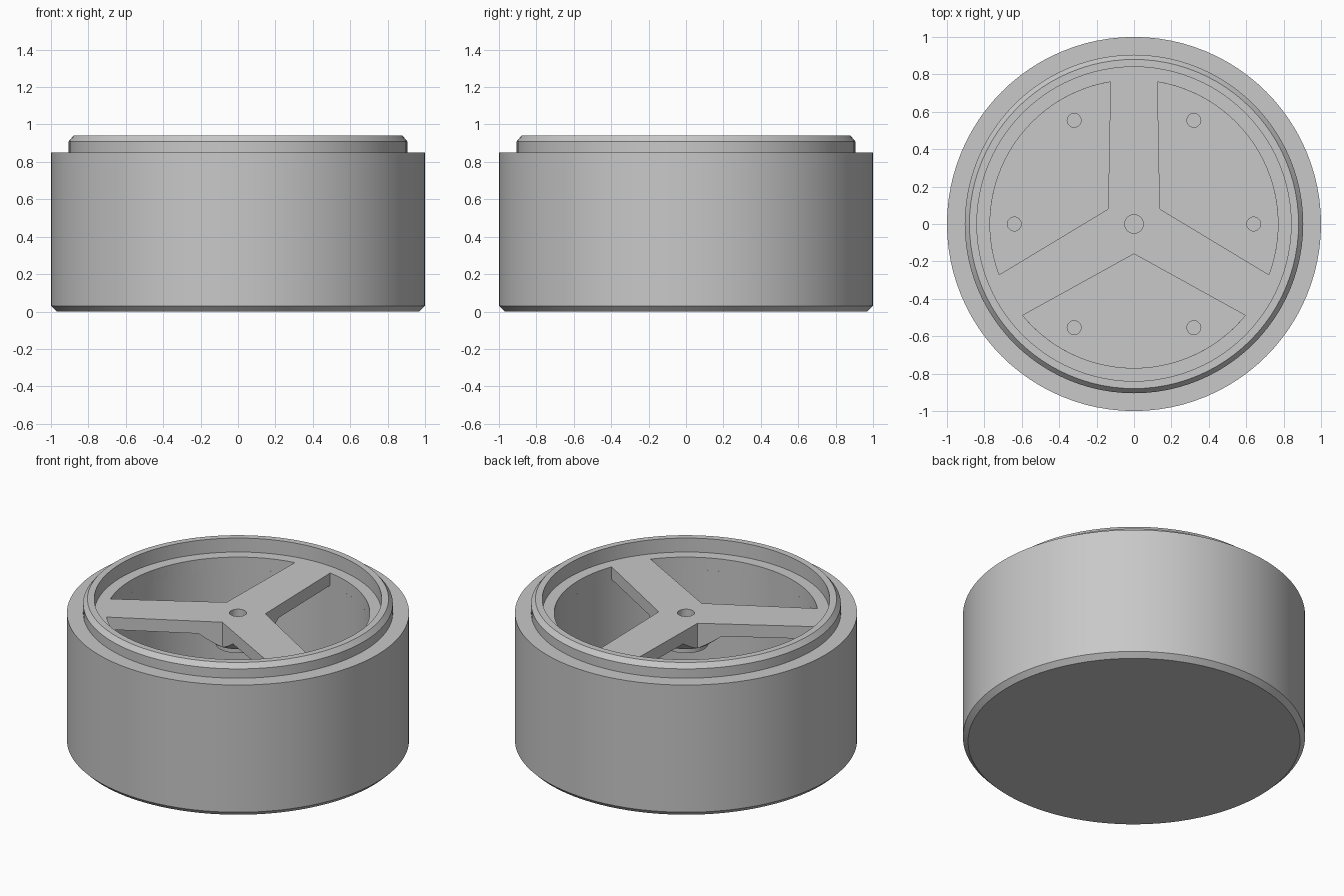
import bpy
import bmesh
import math
from math import cos, sin, radians, tau

SEG = 96

cube = bpy.data.objects.get("Cube")
if cube:
    bpy.data.objects.remove(cube, do_unlink=True)

grey = bpy.data.materials.new("plain_grey")
grey.use_nodes = True
grey.diffuse_color = (0.58, 0.58, 0.58, 1)
grey.node_tree.nodes["Principled BSDF"].inputs["Base Color"].default_value = (0.58, 0.58, 0.58, 1)


def finish(name, bm):
    bmesh.ops.remove_doubles(bm, verts=bm.verts, dist=1e-5)
    bmesh.ops.recalc_face_normals(bm, faces=bm.faces)
    mesh = bpy.data.meshes.new(name)
    bm.to_mesh(mesh)
    bm.free()
    mesh.materials.append(grey)
    obj = bpy.data.objects.new(name, mesh)
    bpy.context.collection.objects.link(obj)
    return obj


def lathe(name, profile):
    """Spin an (r, z) profile that starts and ends on the axis."""
    bm = bmesh.new()
    verts = [bm.verts.new((r, 0, z)) for r, z in profile]
    edges = [bm.edges.new(pair) for pair in zip(verts, verts[1:])]
    bmesh.ops.spin(bm, geom=verts + edges, cent=(0, 0, 0), axis=(0, 0, 1),
                   angle=tau, steps=SEG, use_merge=True)
    return finish(name, bm)


def prisms(name, outlines, z0, z1):
    """Extrude flat outlines between two heights."""
    bm = bmesh.new()
    for outline in outlines:
        face = bm.faces.new([bm.verts.new((x, y, z0)) for x, y in outline])
        out = bmesh.ops.extrude_face_region(bm, geom=[face])
        for v in out["geom"]:
            if isinstance(v, bmesh.types.BMVert):
                v.co.z = z1
    return finish(name, bm)


def arc(radius, start, end, steps, cx=0, cy=0):
    angles = [radians(start + (end - start) * i / steps) for i in range(steps + 1)]
    return [(cx + radius * cos(a), cy + radius * sin(a)) for a in angles]


def circle(radius, cx=0, cy=0):
    return arc(radius, 0, 360, 32, cx, cy)[:-1]


def cut(obj, cutter):
    mod = obj.modifiers.new("cut", "BOOLEAN")
    mod.operation = "DIFFERENCE"
    mod.solver = "EXACT"
    mod.object = cutter
    bpy.context.view_layer.objects.active = obj
    bpy.ops.object.modifier_apply(modifier=mod.name)
    bpy.data.objects.remove(cutter, do_unlink=True)


# Round housing: bottom chamfer, shoulder, raised lip, ledge and cavity
housing = lathe("housing", [
    (0, 0), (0.97, 0), (1, 0.03), (1, 0.85), (0.905, 0.85), (0.905, 0.91),
    (0.88, 0.94), (0.84, 0.94), (0.84, 0.77), (0.77, 0.77), (0.77, 0.1), (0, 0.1)])

# Six blind holes in the cavity floor
cut(housing, prisms("floor_hole_cutter",
    [circle(0.037, 0.64 * cos(i * tau / 6), 0.64 * sin(i * tau / 6)) for i in range(6)],
    0.04, 0.2))

# Three-spoke plate with a tapered hub underneath
spoke_plate = lathe("spoke_plate", [
    (0, 0.85), (0.84, 0.85), (0.84, 0.77), (0.26, 0.77), (0.16, 0.69),
    (0.13, 0.69), (0.13, 0.65), (0, 0.65)])

# Windows between the spokes
windows = []
for mid in (30, 150, 270):
    tip = (0.16 * cos(radians(mid)), 0.16 * sin(radians(mid)))
    windows.append([tip] + arc(0.77, mid - 50.6, mid + 50.6, 28))
cut(spoke_plate, prisms("window_cutter", windows, 0.5, 1))

# Centre hole in the hub
cut(spoke_plate, prisms("centre_hole_cutter", [circle(0.05)], 0.72, 1))

# Smooth walls with crisp edges
for obj in (housing, spoke_plate):
    bpy.ops.object.select_all(action="DESELECT")
    obj.select_set(True)
    bpy.context.view_layer.objects.active = obj
    bpy.ops.object.shade_smooth_by_angle(angle=radians(25))
